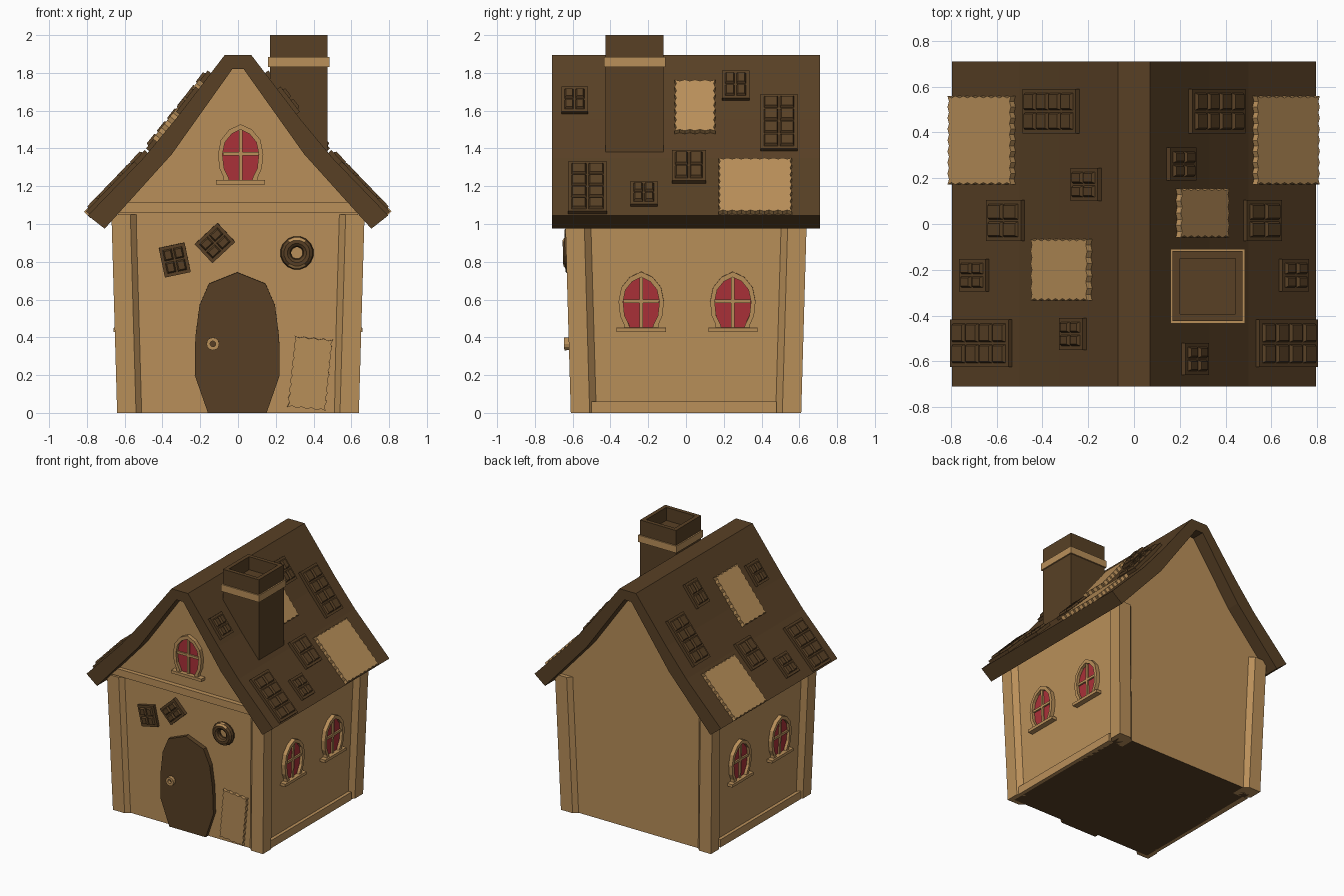
import bpy, bmesh, math
from mathutils import Matrix, Vector

if "Cube" in bpy.data.objects:
    bpy.data.objects.remove(bpy.data.objects["Cube"])


def material(name, rgb):
    m = bpy.data.materials.new(name)
    lin = [((c / 255 + 0.055) / 1.055) ** 2.4 for c in rgb]
    m.diffuse_color = (*lin, 1)
    m.use_nodes = True
    m.node_tree.nodes["Principled BSDF"].inputs["Base Color"].default_value = m.diffuse_color
    return m


TAN = material("biscuit_tan", (186, 144, 90))
BROWN = material("chocolate_brown", (88, 64, 37))
RED = material("candy_red", (170, 49, 56))


def finish(name, bm, *mats):
    bmesh.ops.recalc_face_normals(bm, faces=bm.faces)
    me = bpy.data.meshes.new(name)
    bm.to_mesh(me)
    bm.free()
    for m in mats:
        me.materials.append(m)
    ob = bpy.data.objects.new(name, me)
    bpy.context.collection.objects.link(ob)
    return ob


def frame(origin, u, v):
    """Local plane: u across, v up, n outward."""
    u, v = Vector(u).normalized(), Vector(v).normalized()
    m = Matrix((u, v, u.cross(v))).transposed().to_4x4()
    m.translation = Vector(origin)
    return m


def loft(bm, loops, M=Matrix(), caps=True):
    rows = [[bm.verts.new(M @ Vector(p)) for p in lp] for lp in loops]
    n = len(rows[0])
    for a, b in zip(rows, rows[1:]):
        for i in range(n):
            bm.faces.new((a[i], a[(i + 1) % n], b[(i + 1) % n], b[i]))
    if caps:
        bm.faces.new(rows[0][::-1])
        bm.faces.new(rows[-1])


def prism(name, pts, d0, d1, mat, M=Matrix()):
    bm = bmesh.new()
    loft(bm, [[(x, y, d) for x, y in pts] for d in (d0, d1)], M)
    return finish(name, bm, mat)


def rect(x0, x1, y0, y1):
    return [(x0, y0), (x1, y0), (x1, y1), (x0, y1)]


def mirrored(half):
    """Close a right-hand half outline (bottom to top) over u = 0."""
    return half + [(-x, y) for x, y in reversed(half) if x > 1e-6]


def ring(name, outer, inner, d0, d1, mat, M=Matrix()):
    bm = bmesh.new()
    lv = lambda pts, d: [(x, y, d) for x, y in pts]
    loft(bm, [lv(outer, d0), lv(outer, d1), lv(inner, d1), lv(inner, d0), lv(outer, d0)], M, False)
    bmesh.ops.remove_doubles(bm, verts=bm.verts, dist=1e-5)
    return finish(name, bm, mat)


def window(name, M):
    outer = mirrored([(.092, .015), (.092, .04), (.112, .085), (.12, .16), (.105, .235), (.06, .29), (0, .318)])
    inner = mirrored([(.058, .015), (.066, .04), (.088, .085), (.096, .16), (.083, .223), (.047, .267), (0, .29)])
    prism(name + "_pane", inner, -.01, .008, RED, M)
    ring(name + "_frame", outer, inner, -.01, .03, TAN, M)
    prism(name + "_sill", rect(-.13, .13, 0, .022), -.01, .042, TAN, M)
    prism(name + "_mullion", rect(-.009, .009, .015, .3), 0, .02, TAN, M)
    prism(name + "_crossbar", rect(-.094, .094, .152, .17), 0, .02, TAN, M)


def chocolate(name, M, w, h, nu, nv):
    """Bar of raised, tapered blocks on a thin plate."""
    bm = bmesh.new()
    sq = lambda cx, cy, a, b, d: [(x + cx, y + cy, d) for x, y in rect(-a, a, -b, b)]
    loft(bm, [sq(0, 0, w / 2, h / 2, -.02), sq(0, 0, w / 2, h / 2, .022)], M)
    pu, pv = (w - .025) / nu, (h - .025) / nv
    for i in range(nu):
        for j in range(nv):
            cx, cy = (i + .5 - nu / 2) * pu, (j + .5 - nv / 2) * pv
            a, b = pu / 2 - .004, pv / 2 - .004
            loft(bm, [sq(cx, cy, a, b, .02), sq(cx, cy, a - .008, b - .008, .036)], M)
    finish(name, bm, BROWN)


def biscuit(name, M, w, h, d=.028):
    """Slab with a crimped outline."""
    pts = []
    c = rect(-w / 2, w / 2, -h / 2, h / 2)
    for k in range(4):
        a, b = Vector(c[k]), Vector(c[(k + 1) % 4])
        n = 2 * max(3, round((b - a).length / .05))
        out = Vector(((b - a).y, -(b - a).x)).normalized()
        for i in range(n):
            pts.append(tuple(a.lerp(b, i / n) - out * (.009 if i % 2 else 0)))
    prism(name, pts, -.02, d, TAN, M)


# walls: gabled body, slightly wider at the top, brown underside
half = [(.605, 0), (.635, 1.06), (.36, 1.385), (.03, 1.84)]
bm = bmesh.new()
loft(bm, [[(x, s * (.58 + .03 * min(z / 1.06, 1)), z) for x, z in mirrored(half)] for s in (-1, 1)])
bmesh.ops.recalc_face_normals(bm, faces=bm.faces)
for f in bm.faces:
    f.material_index = int(f.normal.z < -.5)
finish("walls", bm, TAN, BROWN)

# corner posts with chamfered sides
sec = [(.64, .61), (.54, .61), (.505, .575), (.505, .475), (.605, .475), (.64, .51)]
for sx in (-1, 1):
    for sy in (-1, 1):
        bm = bmesh.new()
        loft(bm, [[(sx * (x + t), sy * (y + t), z) for x, y in sec] for t, z in ((0, 0), (.03, 1.05))])
        finish("corner_post", bm, TAN)
    prism("base_beam", rect(min(sx * .59, sx * .632), max(sx * .59, sx * .632), -.5, .48), 0, .06, TAN)
prism("gable_beam", rect(-.655, .655, -.64, -.58), 1.06, 1.115, TAN)

# roof shell
top = [(.07, 1.895), (.33, 1.555), (.5, 1.35), (.795, 1.045)]
under = [(.706, .975), (.35, 1.37), (.03, 1.82)]
right = top + under
roof = right + [(-x, z) for x, z in reversed(right)]
prism("roof", roof, -.71, .71, BROWN, frame((0, 0, 0), (1, 0, 0), (0, 0, 1)))


def roof_z(x):
    for (xa, za), (xb, zb) in zip(top, top[1:]):
        if x <= xb or xb == top[-1][0]:
            return za + (zb - za) * (x - xa) / (xb - xa)


def roof_spot(side, x0, x1, y0, y1):
    """Plane, width and slope length for a roof decoration given its plan extents."""
    x0, x1 = x0 - .012, x1 - .02
    z0, z1 = roof_z(x0), roof_z(x1)
    M = frame((side * (x0 + x1) / 2, (y0 + y1) / 2, (z0 + z1) / 2),
              (0, side, 0), (side * (x0 - x1), 0, z0 - z1))
    return M, y1 - y0, math.hypot(x1 - x0, z1 - z0)


# chocolate bars on both slopes
shared = [(.25, .49, .395, .59, 4), (.49, .65, -.075, .105, 2),
          (.645, .77, -.295, -.152, 2), (.545, .808, -.625, -.418, 4)]
bars = {1: [(.22, .33, -.66, -.52, 2), (.155, .275, .19, .335, 2)],
        -1: [(.155, .28, .10, .245, 2), (.22, .33, -.55, -.41, 2)]}
crackers = {1: [(.195, .415, -.06, .155), (.53, .812, .172, .56)],
            -1: [(.195, .45, -.335, -.065), (.53, .815, .172, .56)]}
for s in (1, -1):
    for *ext, rows in shared + bars[s]:
        chocolate("roof_chocolate", *roof_spot(s, *ext), 2, rows)
    for ext in crackers[s]:
        biscuit("roof_biscuit", *roof_spot(s, *ext))

# chimney with hollow top and tan band
bm = bmesh.new()
cx, cy = .322, -.272
loft(bm, [[(cx + x, cy + y, z) for x, y in rect(-a, a, -a, a)]
          for a, z in ((.153, 1.3), (.153, 2), (.122, 2), (.122, 1.9))])
finish("chimney", bm, BROWN)
square = lambda a: [(cx + x, cy + y) for x, y in rect(-a, a, -a, a)]
ring("chimney_band", square(.163), square(.15), 1.832, 1.885, TAN)

# wall planes and windows
T, H = .03, 1.06
front = frame((0, -.58, 0), (1, 0, 0), (0, -T, H))
window("gable_window", frame((.014, -.61, 1.21), (1, 0, 0), (0, 0, 1)))
for s in (1, -1):
    side = frame((s * .605, 0, 0), (0, s, 0), (s * T, 0, H))
    for y in (-.237, .248):
        window("side_window", side @ Matrix.Translation((s * y, .43, 0)))

# door and ring handle
door = [(.155, 0), (.225, .2), (.222, .4), (.2, .57), (.15, .685), (0, .745)]
prism("door", mirrored(door), -.01, .03, BROWN, front @ Matrix.Translation((-.004, 0, 0)))
circle = lambda r, n: [(r * math.cos(2 * math.pi * i / n), r * math.sin(2 * math.pi * i / n)) for i in range(n)]
ring("door_handle", circle(.034, 12), circle(.015, 12), .02, .055, TAN, front @ Matrix.Translation((-.133, .367, 0)))

# wreath with tan stripes at top and bottom
M = front @ Matrix.Translation((.312, .848, .02))
bm = bmesh.new()
rings = []
for i in range(16):
    a = 2 * math.pi * (i + .5) / 16
    rings.append([((.06 + .029 * math.cos(b)) * math.cos(a), (.06 + .029 * math.cos(b)) * math.sin(a),
                   .029 * math.sin(b)) for b in (2 * math.pi * k / 10 for k in range(10))])
loft(bm, rings + rings[:1], Matrix(), False)
bmesh.ops.remove_doubles(bm, verts=bm.verts, dist=1e-5)
for f in bm.faces:
    c = f.calc_center_median()
    f.material_index = int(abs(c.x) < .03 and abs(c.y) > .06 and .008 < c.z < .024)
bm.transform(M)
finish("wreath", bm, BROWN, TAN)

# tilted wall decorations
tilt = lambda x, z, deg: front @ Matrix.Translation((x, z, 0)) @ Matrix.Rotation(math.radians(deg), 4, 'Z')
chocolate("wall_chocolate", tilt(-.335, .81, 12), .14, .16, 2, 2)
chocolate("wall_chocolate", tilt(-.122, .9, -47), .138, .165, 2, 2)
biscuit("wall_biscuit", tilt(.382, .21, -6), .205, .38, .02)
